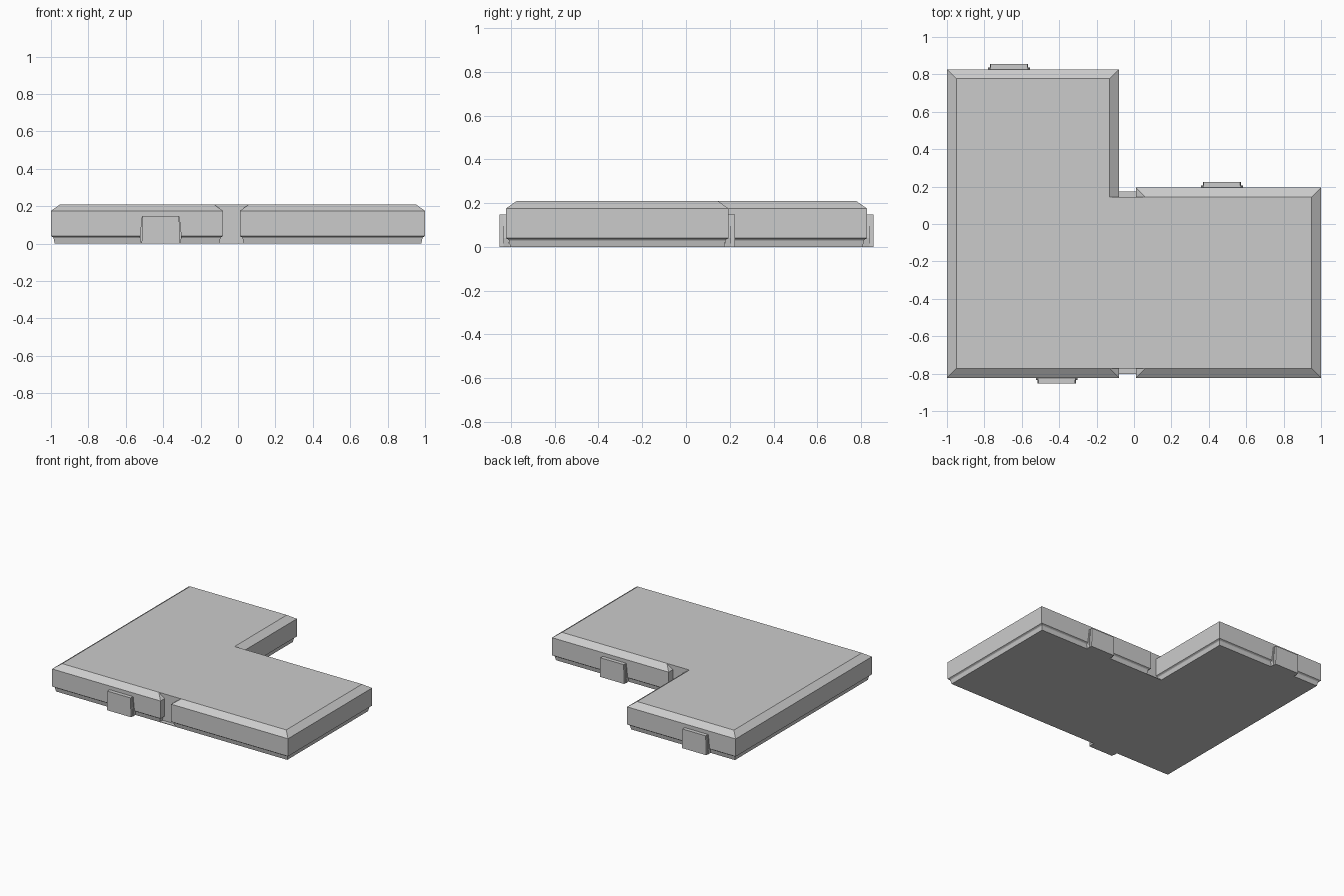
import bpy, bmesh

if "Cube" in bpy.data.objects:
    bpy.data.objects.remove(bpy.data.objects["Cube"])

# (inset, z) outline of the block edges, bottom to top
EDGE = [(0.02, 0), (0.014, 0.03), (0.011, 0.034), (0, 0.04), (0, 0.175), (0.05, 0.21)]


def loft(name, rings):
    """Closed solid from a stack of equal-length vertex rings."""
    bm = bmesh.new()
    loops = [[bm.verts.new(p) for p in r] for r in rings]
    n = len(loops[0])
    for a, b in zip(loops, loops[1:]):
        for i in range(n):
            j = (i + 1) % n
            bm.faces.new((a[i], a[j], b[j], b[i]))
    bm.faces.new(loops[0])
    bm.faces.new(loops[-1])
    bmesh.ops.recalc_face_normals(bm, faces=bm.faces)
    me = bpy.data.meshes.new(name)
    bm.to_mesh(me)
    bm.free()
    ob = bpy.data.objects.new(name, me)
    bpy.context.collection.objects.link(ob)
    return ob


def block(name, x0, x1, y0, y1, edge):
    return loft(name, [[(x0 + d, y0 + d, z), (x1 - d, y0 + d, z),
                        (x1 - d, y1 - d, z), (x0 + d, y1 - d, z)] for d, z in edge])


def join(base, parts):
    """Boolean union of the parts into the base."""
    for p in parts:
        m = base.modifiers.new("union", 'BOOLEAN')
        m.operation, m.solver, m.object = 'UNION', 'EXACT', p
        bpy.context.view_layer.objects.active = base
        bpy.ops.object.modifier_apply(modifier=m.name)
        bpy.data.objects.remove(p)


# L-shaped body: two chamfered blocks, a filler between them and a thin floor in the slots
body = block("tile_body", -1, -0.08, -0.823, 0.827, EDGE)
join(body, [
    block("right_block", 0.01, 1, -0.823, 0.195, EDGE),
    block("slot_filler", -0.13, 0.06, -0.773, 0.145, [(0, 0), (0, 0.21)]),
    block("slot_floor", -0.13, 0.06, -0.803, 0.175, [(0, 0), (0, 0.004)]),
])


# Connector clips: an outer plate and a wider tapered flange behind it
def clip(name, x, wall, s):
    def slab(part, outline, d0, d1):
        return loft(part, [[(x + u, wall + s * d, z) for u, z in outline] for d in (d0, d1)])
    plate = slab(name, [(-0.102, 0), (0.102, 0), (0.098, 0.147), (-0.098, 0.147)], -0.02, 0.029)
    flange = slab("flange", [(-0.106, 0), (0.106, 0), (0.112, 0.04), (0.101, 0.145),
                             (-0.101, 0.145), (-0.112, 0.04)], -0.015, 0.011)
    join(plate, [flange])


clip("front_clip", -0.413, -0.823, -1)
clip("back_left_clip", -0.668, 0.827, 1)
clip("back_right_clip", 0.47, 0.195, 1)
